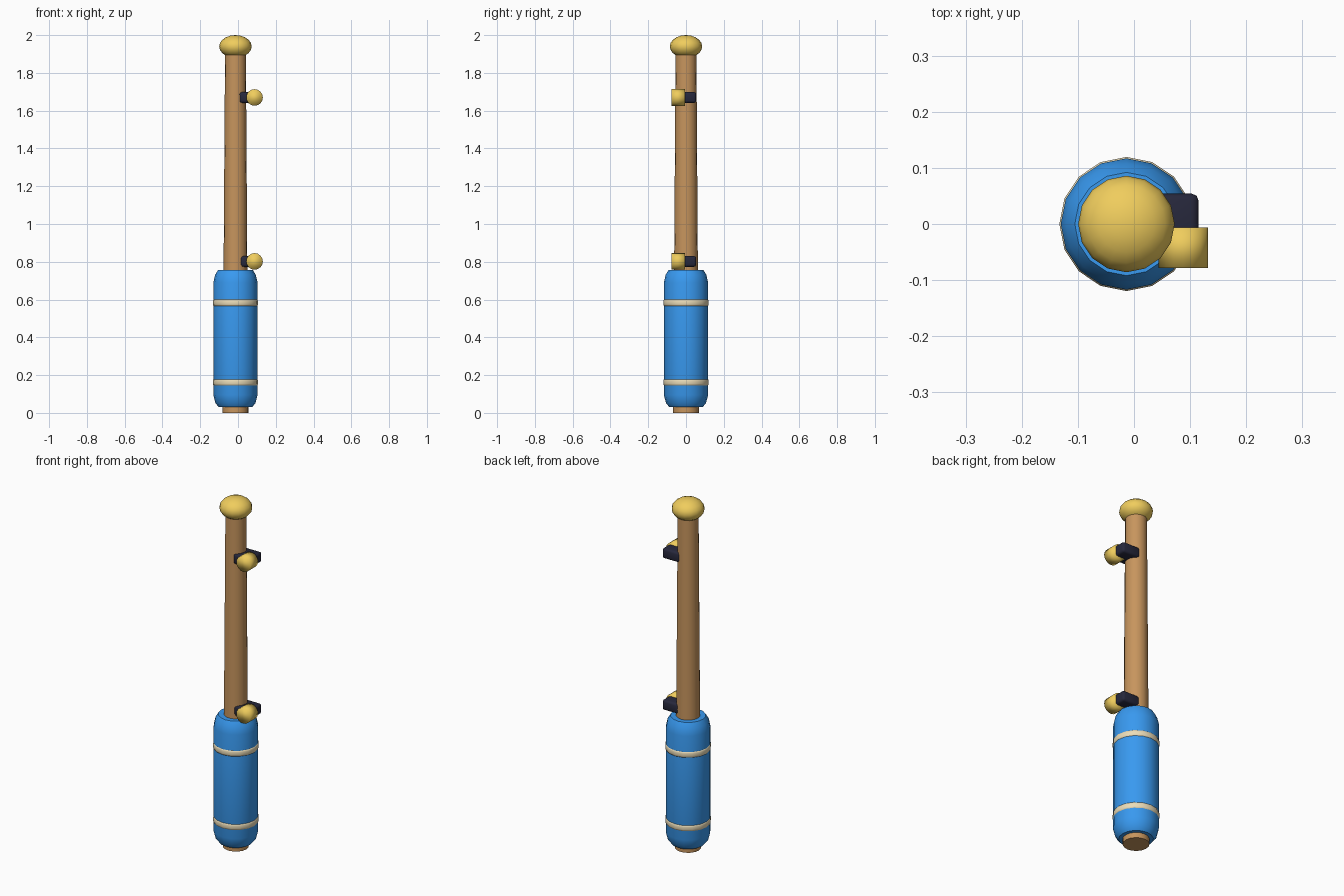
import bpy, bmesh, math
from mathutils import Matrix

if "Cube" in bpy.data.objects:
    bpy.data.objects.remove(bpy.data.objects["Cube"])

AXIS_X = -0.0135   # post axis, offset so hinges balance the bounds


def material(name, color):
    m = bpy.data.materials.new(name)
    m.diffuse_color = (*color, 1)
    m.use_nodes = True
    m.node_tree.nodes["Principled BSDF"].inputs["Base Color"].default_value = m.diffuse_color
    return m


WOOD = material("wood", (0.57, 0.30, 0.11))
BLUE = material("blue_padding", (0.04, 0.32, 0.87))
CREAM = material("cream_trim", (0.83, 0.72, 0.48))
GOLD = material("gold", (0.87, 0.61, 0.11))
DARK = material("dark_metal", (0.02, 0.021, 0.045))


def add(name, bm, mat, location, angle=None):
    bmesh.ops.recalc_face_normals(bm, faces=bm.faces)
    for f in bm.faces:
        f.smooth = True
    mesh = bpy.data.meshes.new(name)
    bm.to_mesh(mesh)
    bm.free()
    mesh.materials.append(mat)
    obj = bpy.data.objects.new(name, mesh)
    obj.location = location
    bpy.context.collection.objects.link(obj)
    if angle:
        mesh.set_sharp_from_angle(angle=math.radians(angle))
    return obj


def lathe(name, profile, mat, z=0, sides=16, closed=False, angle=40):
    """Revolve (radius, height) points; open profiles get end caps."""
    bm = bmesh.new()
    rings = [[bm.verts.new((r * math.cos(math.tau * i / sides),
                            r * math.sin(math.tau * i / sides), h))
              for i in range(sides)] for r, h in profile]
    pairs = list(zip(rings, rings[1:]))
    if closed:
        pairs.append((rings[-1], rings[0]))
    else:
        bm.faces.new(rings[0])
        bm.faces.new(rings[-1])
    for a, b in pairs:
        for i in range(sides):
            j = (i + 1) % sides
            bm.faces.new((a[i], a[j], b[j], b[i]))
    return add(name, bm, mat, (AXIS_X, 0, z), angle)


# Tapered wooden post
lathe("post", [(0.068, 0), (0.055, 1.93)], WOOD)

# Thick padding sleeve with rounded shoulders
lathe("padding", [(0.088, 0.03), (0.106, 0.052), (0.117, 0.095),
                  (0.117, 0.69), (0.108, 0.73), (0.092, 0.757)], BLUE)

# Trim bands around the padding
for label, z in (("lower", 0.162), ("upper", 0.583)):
    lathe(f"{label}_band", [(0.110, -0.019), (0.117, -0.016), (0.1195, -0.008),
                            (0.1195, 0.008), (0.117, 0.016), (0.110, 0.019)],
          CREAM, z, closed=True, angle=60)

# Flattened ball finial
bm = bmesh.new()
bmesh.ops.create_uvsphere(bm, u_segments=16, v_segments=10, radius=1,
                          matrix=Matrix.Diagonal((0.086, 0.086, 0.06, 1)))
add("finial", bm, GOLD, (AXIS_X, 0, 1.94))

# Hinges: a dark bracket with a gold pin barrel in front
for label, z in (("lower", 0.802), ("upper", 1.67)):
    bm = bmesh.new()
    bmesh.ops.create_cube(bm, size=1, matrix=Matrix.Diagonal((0.112, 0.108, 0.058, 1)))
    bmesh.ops.bevel(bm, geom=bm.edges[:], offset=0.012, segments=2,
                    profile=0.5, affect='EDGES')
    add(f"{label}_hinge_bracket", bm, DARK, (0.059, 0, z), 50)

    bm = bmesh.new()
    bmesh.ops.create_cone(bm, cap_ends=True, segments=16, radius1=0.044,
                          radius2=0.044, depth=0.072,
                          matrix=Matrix.Rotation(math.pi / 2, 4, 'X'))
    add(f"{label}_hinge_pin", bm, GOLD, (0.0875, -0.042, z))
